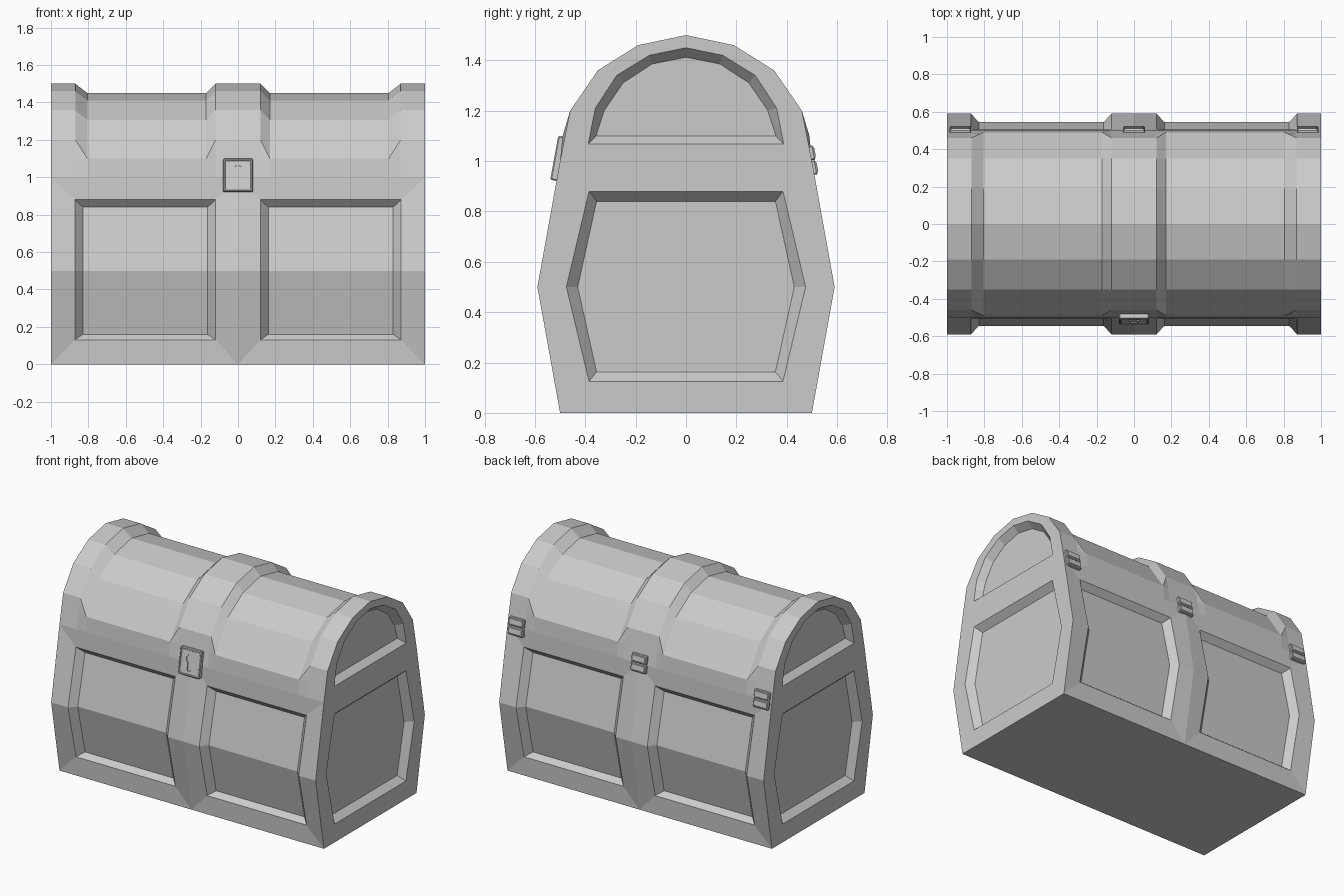
import bpy, bmesh, math
from mathutils import Matrix, Vector

cube = bpy.data.objects.get("Cube")
if cube:
    bpy.data.objects.remove(cube, do_unlink=True)

grey = bpy.data.materials.new("light_grey")
grey.use_nodes = True
grey.diffuse_color = (0.6, 0.6, 0.6, 1)
grey.node_tree.nodes["Principled BSDF"].inputs["Base Color"].default_value = (0.6, 0.6, 0.6, 1)


def finish(name, bm):
    bmesh.ops.remove_doubles(bm, verts=bm.verts, dist=0.0005)
    bmesh.ops.recalc_face_normals(bm, faces=bm.faces)
    mesh = bpy.data.meshes.new(name)
    bm.to_mesh(mesh)
    bm.free()
    mesh.materials.append(grey)
    obj = bpy.data.objects.new(name, mesh)
    bpy.context.collection.objects.link(obj)
    return obj


def strip(a, b, closed=False):
    """Quads joining two rows of points."""
    n = len(a)
    return [[a[i], a[(i + 1) % n], b[(i + 1) % n], b[i]] for i in range(n if closed else n - 1)]


def four_way(name, faces):
    """Mirror one quarter of a part across x and y and weld it."""
    bm = bmesh.new()
    for sx in (1, -1):
        for sy in (1, -1):
            for face in faces:
                bm.faces.new([bm.verts.new((x * sx, y * sy, z)) for x, y, z in face])
    return finish(name, bm)


def end_panel(rim, lip, floor, depth=0.045):
    """Sunken panel in the end wall, from half outlines of (y, z)."""
    rim = [(1, y, z) for y, z in rim]
    lip = [(1, y, z) for y, z in lip]
    floor = [(1 - depth, y, z) for y, z in floor]
    return strip(rim, lip) + strip(lip, floor) + [floor]


def long_ring(x0, x1, profile):
    """Six-point ring around a long-side panel; profile is bottom, middle, top."""
    return [(x0, *profile[0]), (x1, *profile[0]), (x1, *profile[1]),
            (x1, *profile[2]), (x0, *profile[2]), (x0, *profile[1])]


# Chest base: bulged walls with framed, sunken panels
outer = long_ring(0, 1, [(0.5, 0), (0.59, 0.5), (0.5, 1)])
lip = long_ring(0.12, 0.872, [(0.505, 0.13), (0.59, 0.5), (0.505, 0.88)])
floor = long_ring(0.162, 0.83, [(0.467, 0.16), (0.545, 0.5), (0.467, 0.84)])
base = strip(outer, lip, True) + strip(lip, floor, True)
base += [[floor[i] for i in (0, 1, 2, 5)], [floor[i] for i in (5, 2, 3, 4)]]
base += end_panel([(0, 0), (0.5, 0), (0.59, 0.5), (0.5, 1), (0, 1)],
                  [(0, 0.125), (0.385, 0.125), (0.475, 0.5), (0.385, 0.88), (0, 0.88)],
                  [(0, 0.163), (0.355, 0.163), (0.43, 0.5), (0.355, 0.84), (0, 0.84)])
base += [[(0, 0, z), (1, 0, z), (1, 0.5, z), (0, 0.5, z)] for z in (0, 1)]
four_way("chest_base", base)

# Lid: faceted arch with three raised bands
band = [(0.5, 1), (0.48, 1.1), (0.46, 1.2), (0.35, 1.36), (0.19, 1.46), (0, 1.5)]
barrel = [(0.5, 1), (0.49, 1.1), (0.49, 1.1), (0.35, 1.305), (0.19, 1.41), (0, 1.45)]
columns = [[(x, y, z) for y, z in prof] for x, prof in
           ((0, band), (0.12, band), (0.17, barrel), (0.805, barrel), (0.87, band), (1, band))]
lid = [f for a, b in zip(columns, columns[1:]) for f in strip(a, b)]
lid.append([(0, 0, 1)] + [c[0] for c in columns] + [(1, 0, 1)])
lid += end_panel([(0, 1)] + band,
                 [(0, 1.067), (0.388, 1.067), (0.374, 1.14), (0.36, 1.21),
                  (0.275, 1.34), (0.145, 1.42), (0, 1.45)],
                 [(0, 1.1), (0.357, 1.1), (0.341, 1.15), (0.325, 1.2),
                  (0.25, 1.31), (0.135, 1.385), (0, 1.412)])
four_way("lid", lid)


def plate(name, size, place, edge, sink):
    """Chamfered plate whose -y face is framed and stepped in or out."""
    bm = bmesh.new()
    bmesh.ops.create_cube(bm, size=1, matrix=Matrix.Diagonal((*size, 1)))
    bmesh.ops.bevel(bm, geom=bm.edges[:], offset=0.005, segments=1, affect='EDGES')
    front = min(bm.faces, key=lambda f: f.calc_center_median().y)
    bmesh.ops.inset_region(bm, faces=[front], thickness=edge)
    bmesh.ops.inset_region(bm, faces=[front], thickness=0.003, depth=sink)
    obj = finish(name, bm)
    obj.matrix_world = place
    return obj


# Lock plate with a recessed keyhole
lean = Matrix.Rotation(-0.18, 4, 'X')
lock_place = Matrix.Translation((0, -0.506, 1.01)) @ lean
lock = plate("lock_plate", (0.16, 0.035, 0.178), lock_place, 0.008, -0.003)

arc = [math.radians(-60 + 300 * i / 10) for i in range(11)]
outline = [(0.03 * math.cos(a), 0.022 + 0.03 * math.sin(a)) for a in arc]
outline += [(-0.015, -0.055), (0.015, -0.055)]
bm = bmesh.new()
hole = bm.faces.new([bm.verts.new((x, -0.04, z)) for x, z in outline])
push = bmesh.ops.extrude_face_region(bm, geom=[hole])
bmesh.ops.translate(bm, vec=Vector((0, 0.032, 0)),
                    verts=[v for v in push["geom"] if isinstance(v, bmesh.types.BMVert)])
cutter = finish("keyhole_cutter", bm)
cutter.matrix_world = lock_place
cutter.hide_render = True
cut = lock.modifiers.new("keyhole", 'BOOLEAN')
cut.operation = 'DIFFERENCE'
cut.object = cutter
bpy.context.view_layer.objects.active = lock
bpy.ops.object.modifier_apply(modifier=cut.name)
bpy.data.objects.remove(cutter, do_unlink=True)

# Hinges on the back: an upper and a lower leaf each
turn = Matrix.Rotation(math.pi, 4, 'Z')
for side, x in (("right", -0.928), ("middle", 0), ("left", 0.928)):
    for leaf, y, z in (("upper", 0.493, 1.031), ("lower", 0.502, 0.973)):
        place = Matrix.Translation((x, y, z)) @ turn @ lean
        plate(f"{side}_hinge_{leaf}_leaf", (0.115, 0.034, 0.057), place, 0.006, 0.003)
